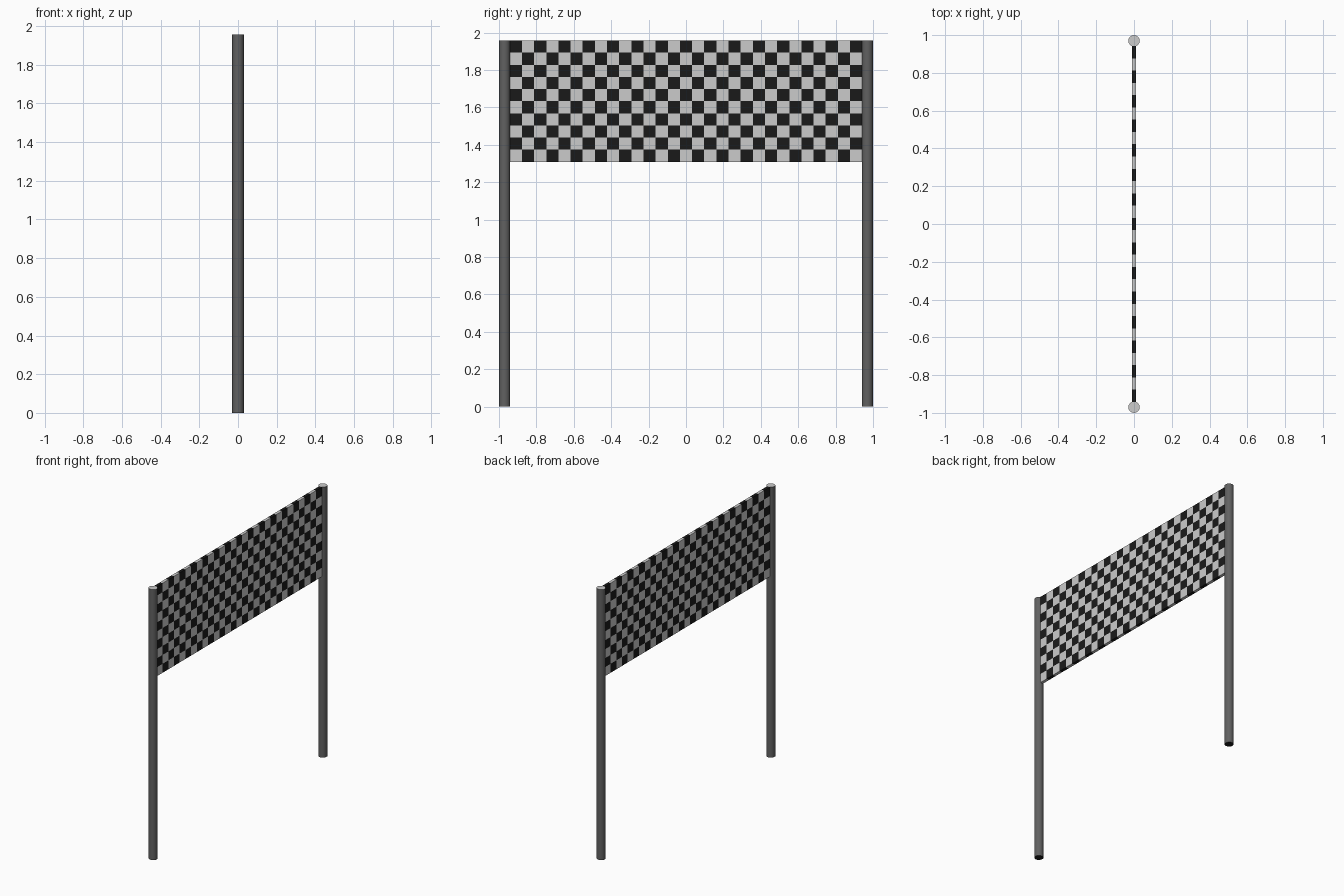
import bpy, bmesh

if "Cube" in bpy.data.objects:
    bpy.data.objects.remove(bpy.data.objects["Cube"])

COLS, ROWS = 29, 10
TOP, BOTTOM, HALF_W = 1.957, 1.309, 0.942
POST_R, POST_Y = 0.03, 0.97


def material(name, value):
    m = bpy.data.materials.new(name)
    m.diffuse_color = (value, value, value, 1)
    m.use_nodes = True
    m.node_tree.nodes["Principled BSDF"].inputs["Base Color"].default_value = m.diffuse_color
    return m


white = material("white", 0.8)
black = material("black", 0.01)
dark_grey = material("dark_grey", 0.12)


def add_object(name, bm, mats):
    me = bpy.data.meshes.new(name)
    bm.to_mesh(me)
    bm.free()
    ob = bpy.data.objects.new(name, me)
    bpy.context.collection.objects.link(ob)
    for m in mats:
        me.materials.append(m)
    return ob


# Chequered banner: upright grid with alternating materials, thickened
bm = bmesh.new()
bmesh.ops.create_grid(bm, x_segments=COLS, y_segments=ROWS, size=1)
for f in bm.faces:
    c = f.calc_center_median()
    col = int((c.x + 1) / 2 * COLS)
    row = int((1 - c.y) / 2 * ROWS)
    f.material_index = (col + row) % 2
for v in bm.verts:
    v.co = (0, v.co.x * HALF_W, (TOP + BOTTOM) / 2 + v.co.y * (TOP - BOTTOM) / 2)
banner = add_object("banner", bm, (black, white))
solid = banner.modifiers.new("thickness", "SOLIDIFY")
solid.thickness = 0.022
solid.offset = 0

# Round posts with a light top cap and a black foot
for name, y in (("left_post", -POST_Y), ("right_post", POST_Y)):
    bm = bmesh.new()
    bmesh.ops.create_cone(bm, cap_ends=True, segments=16, radius1=POST_R,
                          radius2=POST_R, depth=TOP)
    for f in bm.faces:
        f.normal_update()
        f.smooth = abs(f.normal.z) < 0.5
        f.material_index = 0 if f.smooth else (1 if f.normal.z > 0 else 2)
    for e in bm.edges:
        e.smooth = all(f.smooth for f in e.link_faces)
    post = add_object(name, bm, (dark_grey, white, black))
    post.location = (0, y, TOP / 2)
